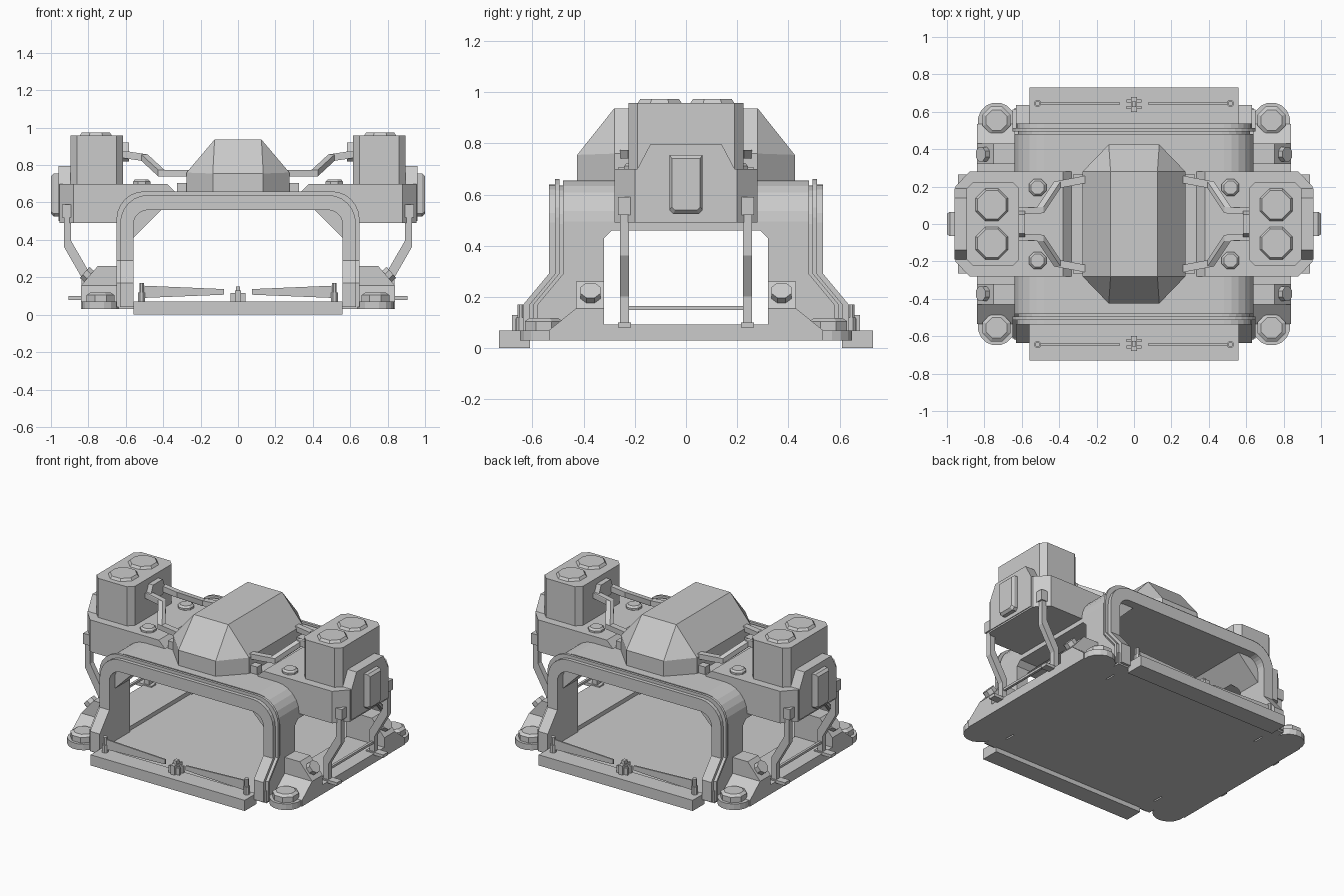
import bpy, bmesh, math
from mathutils import Vector

if "Cube" in bpy.data.objects:
    bpy.data.objects.remove(bpy.data.objects["Cube"])

grey = bpy.data.materials.new("plain grey")
grey.diffuse_color = (0.6, 0.6, 0.6, 1)
grey.use_nodes = True
grey.node_tree.nodes["Principled BSDF"].inputs["Base Color"].default_value = grey.diffuse_color


def finish(name, bm):
    bmesh.ops.recalc_face_normals(bm, faces=bm.faces[:])
    me = bpy.data.meshes.new(name)
    bm.to_mesh(me)
    bm.free()
    me.materials.append(grey)
    ob = bpy.data.objects.new(name, me)
    bpy.context.collection.objects.link(ob)
    return ob


def hulls(name, groups, mx=False, my=False):
    """One object from convex solids, optionally mirrored in x and y."""
    out = bmesh.new()
    for sx in ((1, -1) if mx else (1,)):
        for sy in ((1, -1) if my else (1,)):
            for pts in groups:
                b = bmesh.new()
                for p in pts:
                    b.verts.new((p[0] * sx, p[1] * sy, p[2]))
                bmesh.ops.convex_hull(b, input=b.verts[:])
                bmesh.ops.delete(b, geom=[v for v in b.verts if not v.link_faces], context='VERTS')
                bmesh.ops.dissolve_limit(b, angle_limit=0.01, verts=b.verts[:], edges=b.edges[:])
                tmp = bpy.data.meshes.new("tmp")
                b.to_mesh(tmp)
                b.free()
                out.from_mesh(tmp)
                bpy.data.meshes.remove(tmp)
    return finish(name, out)


def box(x0, x1, y0, y1, z0, z1):
    return [(x, y, z) for x in (x0, x1) for y in (y0, y1) for z in (z0, z1)]


def prism(axis, prof, a, b):
    f = {'x': lambda p, t: (t, p[0], p[1]), 'y': lambda p, t: (p[0], t, p[1]),
         'z': lambda p, t: (p[0], p[1], t)}[axis]
    return [f(p, t) for t in (a, b) for p in prof]


def disc(c, r, h, n=8, r2=None, axis=(0, 0, 1)):
    q = Vector((0, 0, 1)).rotation_difference(Vector(axis).normalized())
    pts = []
    for rad, z in ((r, 0), (r2 or r, h)):
        for i in range(n):
            a = math.tau * (i + 0.5) / n
            pts.append(tuple(Vector(c) + q @ Vector((rad * math.cos(a), rad * math.sin(a), z))))
    return pts


def pipe(path, r):
    cube = lambda p: box(p[0]-r, p[0]+r, p[1]-r, p[1]+r, p[2]-r, p[2]+r)
    return [cube(p) + cube(q) for p, q in zip(path, path[1:])]


# ---- Arched shell: legs flare out in y towards the ground
def flare(z):
    return 0.53 + 0.1 * min(1, max(0, (0.29 - z) / 0.12))


def arch_line(w, h, r, chamfer=False, n=6):
    half = [(w, 0.04), (w, 0.17), (w, 0.29)]
    for i in range(n + 1):
        a = math.pi / 2 * i / n
        if chamfer:
            half.append((w - r * i / n, h - r + r * i / n))
        else:
            half.append((w - r + r * math.cos(a), h - r + r * math.sin(a)))
    return half + [(-x, z) for x, z in reversed(half)]


def arch(bm, outer, inner, y0, y1):
    rows = []
    for o, i in zip(outer, inner):
        rows.append([bm.verts.new((p[0], y(p[1]), p[1]))
                     for p, y in ((o, y0), (o, y1), (i, y1), (i, y0))])
    for a, b in zip(rows, rows[1:]):
        for k in range(4):
            m = (k + 1) % 4
            bm.faces.new((a[k], a[m], b[m], b[k]))
    bm.faces.new(rows[0])
    bm.faces.new(rows[-1])


bm = bmesh.new()
arch(bm, arch_line(0.64, 0.655, 0.16), arch_line(0.56, 0.56, 0.15, True),
     lambda z: 0.05 - flare(z), lambda z: flare(z) - 0.05)
shell = finish("shell", bm)
cut = hulls("window_cutter", [prism('x', [(0.32, 0.05), (0.32, 0.43), (0.29, 0.46),
            (-0.29, 0.46), (-0.32, 0.43), (-0.32, 0.05)], -1, 1)])
cut.hide_render = True
cut.hide_viewport = True
mod = shell.modifiers.new("side_windows", 'BOOLEAN')
mod.object = cut
mod.solver = 'EXACT'

# stepped rims round both open ends
bm = bmesh.new()
for s in (1, -1):
    for w, h, d0, d1 in ((0.62, 0.635, -0.05, -0.035), (0.65, 0.66, -0.035, -0.018),
                         (0.63, 0.64, -0.018, 0.006)):
        arch(bm, arch_line(w, h, 0.15), arch_line(0.56, 0.56, 0.08),
             lambda z: s * (flare(z) + d0), lambda z: s * (flare(z) + d1))
finish("end_rims", bm)

# ---- Floor and end lips
hulls("floor", [box(-0.57, 0.57, -0.62, 0.62, 0.03, 0.065)])
hulls("end_lip", [box(-0.56, 0.56, 0.61, 0.73, 0.0, 0.07)], my=True)
hulls("lip_pins", [disc((0.515, 0.645, 0.06), 0.02, 0.06), disc((0.515, 0.645, 0.11), 0.014, 0.06)],
      True, True)
hulls("lip_blades", [prism('y', [(0.075, 0.107), (0.075, 0.137), (0.5, 0.155), (0.5, 0.09)],
      0.64, 0.65)], True, True)
hulls("lip_latch", [box(-0.015, 0.015, 0.60, 0.68, 0.06, 0.13),
      box(-0.04, 0.04, 0.615, 0.63, 0.06, 0.115), box(-0.04, 0.04, 0.65, 0.665, 0.06, 0.115),
      box(-0.012, 0.012, 0.625, 0.655, 0.1, 0.152)], my=True)

# ---- Side bases, feet and pedestals
hulls("side_base", [box(0.56, 0.84, -0.43, 0.43, 0.03, 0.065),
      box(0.57, 0.84, -0.32, 0.32, 0.06, 0.092)], mx=True)
hulls("feet", [box(0.58, 0.83, 0.4, 0.55, 0.03, 0.07), disc((0.735, 0.55, 0.03), 0.1, 0.04, 16),
      box(0.56, 0.64, 0.5, 0.62, 0.03, 0.11)], True, True)
hulls("foot_bolts", [disc((0.735, 0.555, 0.07), 0.08, 0.035),
      disc((0.735, 0.555, 0.105), 0.08, 0.013, 8, 0.06)], True, True)
hulls("pedestals", [
    prism('y', [(0.6, 0.03), (0.84, 0.03), (0.84, 0.155), (0.75, 0.26), (0.6, 0.26)], 0.32, 0.43),
    prism('x', [(0.43, 0.03), (0.43, 0.155), (0.535, 0.07), (0.535, 0.03)], 0.6, 0.84)], True, True)
hulls("pedestal_bolts", [disc((0.79, 0.373, 0.2), 0.042, 0.04, axis=(0.75, 0, 0.65))], True, True)

# ---- Struts carrying the side pods
hulls("struts", pipe([(0.912, 0.24, 0.57), (0.912, 0.24, 0.38), (0.82, 0.24, 0.22),
      (0.82, 0.24, 0.09)], 0.018) + [box(0.78, 0.905, 0.215, 0.265, 0.08, 0.1),
      box(0.885, 0.94, 0.215, 0.265, 0.52, 0.59)], True, True)
hulls("strut_rail", [box(0.812, 0.828, -0.24, 0.24, 0.15, 0.165)], mx=True)

# ---- Side pods: lower body, tower, caps, outer box
body = [(0.6, 0.28), (0.88, 0.28), (0.955, 0.2), (0.955, -0.2), (0.88, -0.28), (0.6, -0.28)]
hulls("pod_body", [prism('z', body, 0.49, 0.7)], mx=True)
hulls("deck", [prism('y', [(0.32, 0.64), (0.38, 0.7), (0.62, 0.7), (0.62, 0.6), (0.32, 0.6)],
      -0.28, 0.28)], mx=True)
tower = [(0.615, 0.19), (0.65, 0.225), (0.86, 0.225), (0.895, 0.19),
         (0.895, -0.19), (0.86, -0.225), (0.65, -0.225), (0.615, -0.19)]
hulls("pod_tower", [prism('z', tower, 0.69, 0.957)], mx=True)
hulls("tower_caps", [disc((0.76, 0.103, 0.955), 0.095, 0.018, 8, 0.082)], True, True)
hulls("pod_outer_box", [prism('x', [(0.19, 0.5), (0.19, 0.7), (0.14, 0.795), (-0.14, 0.795),
      (-0.19, 0.7), (-0.19, 0.5)], 0.89, 0.96)], mx=True)
hatch = [(0.065, 0.54), (0.05, 0.525), (-0.05, 0.525), (-0.065, 0.54), (-0.065, 0.755), (0.065, 0.755)]
hulls("pod_hatch", [prism('x', hatch, 0.95, 0.985)
      + prism('x', [(y * 0.85, 0.64 + (z - 0.64) * 0.88) for y, z in hatch], 0.985, 1.0)], mx=True)
hulls("deck_bolts", [disc((0.515, 0.195, 0.69), 0.05, 0.022),
      disc((0.515, 0.195, 0.712), 0.05, 0.012, 8, 0.038)], True, True)

# ---- Centre cabin
cabin = [(sx * x, sy * y, z) for sx in (1, -1) for sy in (1, -1) for x, y, z in
         ((0.125, 0.28, 0.937), (0.275, 0.28, 0.76), (0.135, 0.425, 0.755),
          (0.275, 0.28, 0.64), (0.135, 0.425, 0.64))]
hulls("cabin", [cabin])
hulls("cabin_lugs", [box(0.26, 0.325, 0.215, 0.265, 0.64, 0.705)], True, True)

# ---- Pipes from towers to cabin
hulls("pipes", pipe([(0.6, 0.07, 0.855), (0.5, 0.075, 0.84), (0.41, 0.21, 0.757),
      (0.25, 0.24, 0.757)], 0.017), True, True)
hulls("pipe_flange", [prism('x', [(0.08, 0.85), (0.05, 0.92), (-0.05, 0.92), (-0.08, 0.85),
      (-0.05, 0.82), (0.05, 0.82)], 0.582, 0.62)], mx=True)
